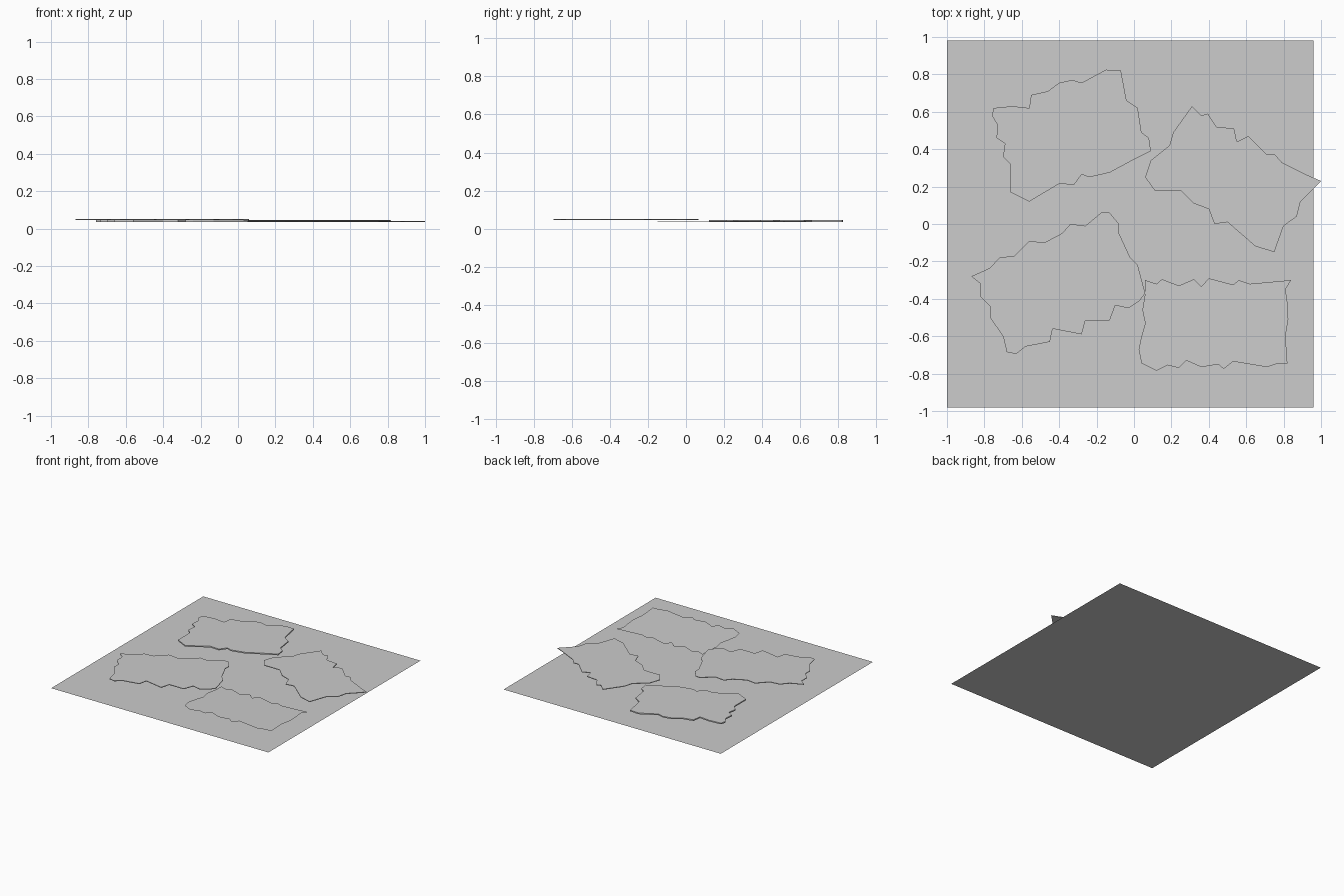
import bpy, bmesh

# one flat grey for everything
grey = bpy.data.materials.new("light_grey")
grey.diffuse_color = (0.604, 0.604, 0.604, 1)


def sheet(name, outline, top, thickness=0.0, slope_y=0.0):
    """Flat torn sheet from an outline; slope_y tilts it along y."""
    bm = bmesh.new()
    y0 = min(y for _, y in outline)
    face = bm.faces.new([bm.verts.new((x, y, top + slope_y * (y - y0)))
                         for x, y in outline])
    face.normal_update()
    if face.normal.z < 0:
        face.normal_flip()
    if thickness:
        ext = bmesh.ops.extrude_face_region(bm, geom=[face], use_keep_orig=True)
        moved = [v for v in ext["geom"] if isinstance(v, bmesh.types.BMVert)]
        bmesh.ops.translate(bm, verts=moved, vec=(0, 0, -thickness))
        bmesh.ops.recalc_face_normals(bm, faces=bm.faces)
    bmesh.ops.triangulate(bm, faces=[f for f in bm.faces if len(f.verts) > 4])
    mesh = bpy.data.meshes.new(name)
    bm.to_mesh(mesh)
    bm.free()
    mesh.materials.append(grey)
    obj = bpy.data.objects.new(name, mesh)
    bpy.context.collection.objects.link(obj)
    return obj


# square backing
sheet("backing_sheet", [(-1, -.98), (.96, -.98), (.96, .98), (-1, .98)], 0)

# torn piece, back left
sheet("torn_piece_back_left", [
    (-.75, .62), (-.76, .58), (-.73, .53), (-.735, .46), (-.69, .43), (-.70, .36),
    (-.66, .32), (-.66, .17), (-.56, .12), (-.40, .215), (-.32, .21), (-.28, .265),
    (-.24, .25), (-.13, .275), (0, .345), (.09, .39), (.08, .46), (.04, .49),
    (.02, .62), (-.04, .66), (-.07, .82), (-.15, .825), (-.28, .755), (-.33, .77),
    (-.40, .755), (-.46, .71), (-.55, .69), (-.56, .62), (-.65, .63)], .046, .01)

# torn piece, back right, overhanging the backing
sheet("torn_piece_back_right", [
    (.31, .63), (.36, .58), (.395, .59), (.44, .52), (.535, .51), (.55, .44),
    (.61, .47), (.71, .37), (.75, .375), (.79, .33), (.93, .26), (1, .23),
    (.89, .12), (.87, .04), (.80, -.01), (.75, -.15), (.65, -.12), (.50, .01),
    (.43, 0), (.40, .08), (.32, .11), (.25, .18), (.11, .18), (.06, .25),
    (.09, .34), (.19, .42), (.21, .49)], .042, .005)

# torn piece, front left
sheet("torn_piece_front_left", [
    (-.87, -.28), (-.82, -.32), (-.82, -.39), (-.77, -.44), (-.77, -.50), (-.70, -.60),
    (-.68, -.685), (-.63, -.695), (-.58, -.655), (-.45, -.63), (-.435, -.56),
    (-.28, -.59), (-.26, -.515), (-.13, -.515), (-.10, -.435), (-.03, -.45),
    (.03, -.41), (.06, -.37), (.02, -.22), (-.02, -.18), (-.08, -.05), (-.08, 0),
    (-.13, .06), (-.17, .065), (-.26, -.01), (-.34, 0), (-.385, -.05), (-.48, -.10),
    (-.56, -.09), (-.64, -.17), (-.72, -.18), (-.77, -.235)], .051, .005)

# torn piece, front right: a thin, slightly tilted sheet
sheet("torn_piece_front_right", [
    (.06, -.30), (.12, -.32), (.15, -.295), (.24, -.33), (.32, -.295), (.36, -.335),
    (.40, -.29), (.53, -.325), (.56, -.30), (.62, -.32), (.84, -.30), (.81, -.35),
    (.82, -.42), (.825, -.51), (.81, -.60), (.82, -.745), (.77, -.745), (.71, -.765),
    (.53, -.735), (.48, -.775), (.45, -.75), (.36, -.765), (.28, -.73), (.24, -.77),
    (.18, -.755), (.12, -.785), (.04, -.745), (.025, -.67), (.04, -.60), (.06, -.53),
    (.045, -.46), (.06, -.37)], .047, 0, -.02)
